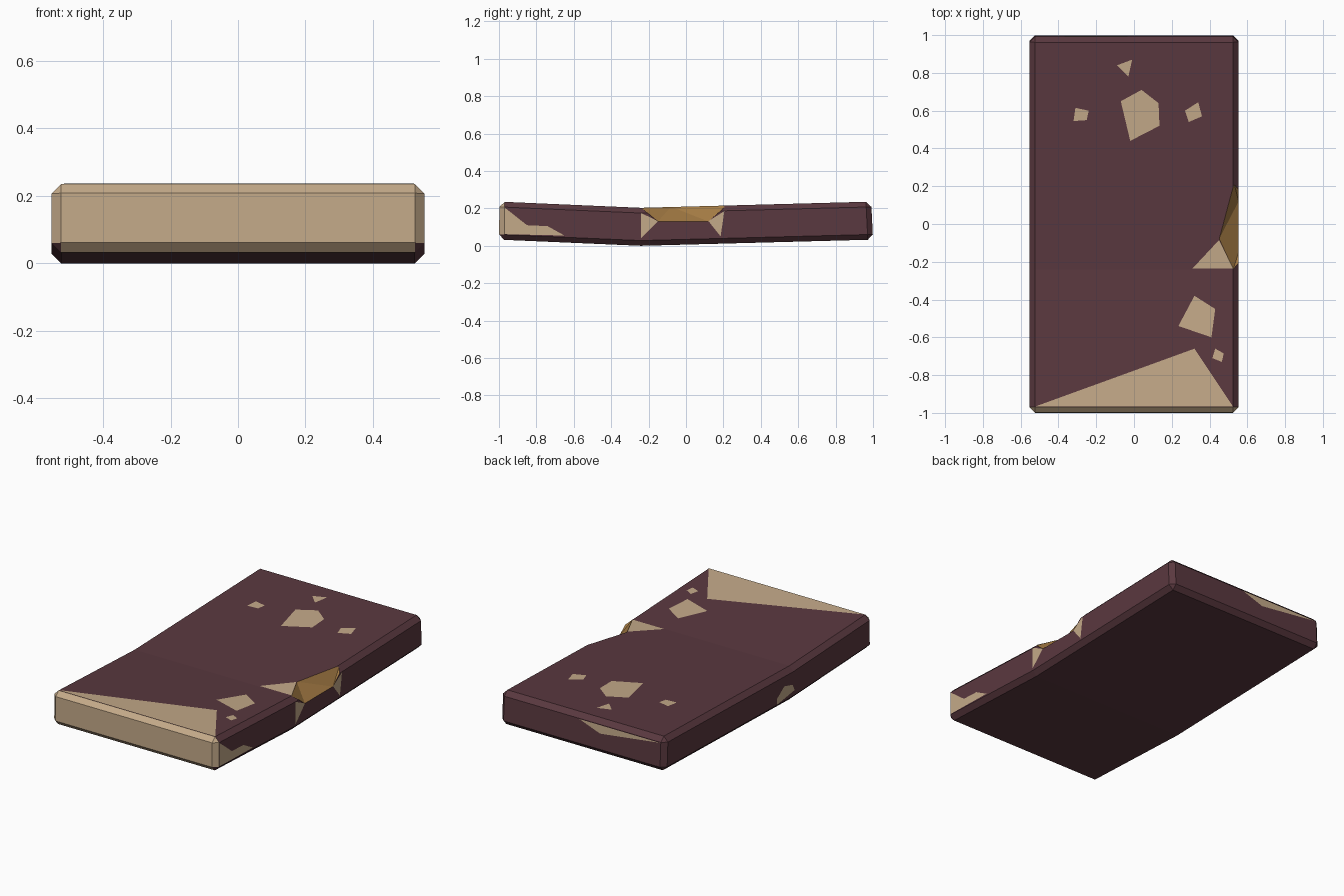
import bpy, bmesh
from mathutils import Vector

if "Cube" in bpy.data.objects:
    bpy.data.objects.remove(bpy.data.objects["Cube"])

HX, BEND, THICK, RISE = 0.553, -0.24, 0.203, 0.033


def base(y):
    """Underside height of the gently bent slab."""
    return RISE * ((BEND - y) / (1 + BEND) if y < BEND else (y - BEND) / (1 - BEND))


def material(name, color):
    m = bpy.data.materials.new(name)
    m.diffuse_color = (*color, 1)
    m.use_nodes = True
    m.node_tree.nodes["Principled BSDF"].inputs["Base Color"].default_value = m.diffuse_color
    return m


MATS = [material("plum_paint", (0.102, 0.040, 0.050)),
        material("bare_tan", (0.55, 0.40, 0.25)),
        material("ochre_core", (0.36, 0.19, 0.055))]


def make_object(name, bm):
    me = bpy.data.meshes.new(name)
    bm.to_mesh(me)
    bm.free()
    for m in MATS:
        me.materials.append(m)
    ob = bpy.data.objects.new(name, me)
    bpy.context.collection.objects.link(ob)
    return ob


# Slab: three rectangular rings, chamfered on every outer edge
bm = bmesh.new()
rings = []
for yb, yt in ((-1, -0.997), (BEND, BEND), (1, 0.99)):
    z = base(yb)
    rings.append([bm.verts.new(p) for p in ((-HX, yb, z), (HX, yb, z),
                                           (HX, yt, z + THICK), (-HX, yt, z + THICK))])
for a, b in zip(rings, rings[1:]):
    for i in range(4):
        j = (i + 1) % 4
        bm.faces.new((a[i], a[j], b[j], b[i]))
bm.faces.new(rings[0])
bm.faces.new(rings[2])
bmesh.ops.recalc_face_normals(bm, faces=bm.faces[:])
sharp = [e for e in bm.edges if e.calc_face_angle() > 0.8]
bmesh.ops.bevel(bm, geom=sharp, offset=0.028, segments=1, affect='EDGES', profile=0.5)
bm.normal_update()
for f in bm.faces:  # worn front end
    n = f.normal
    if n.y < -0.4 and not (n.z < -0.4 and abs(n.x) > 0.3):
        f.material_index = 1
slab = make_object("slab", bm)

# Chipped notch on the right edge
bm = bmesh.new()
inner = [(0.45, -0.08, 0.209), (0.53, 0.215, 0.215), (0.525, BEND, 0.204)]
ledge = [(0.554, -0.15, 0.13), (0.554, 0.12, 0.13)]
pts = inner + ledge + [(x, y, 0.4) for x, y, z in inner]
pts += [(0.75, y, z) for x, y, z in ledge]
pts += [(0.75, y, z) for y in (BEND, 0.215) for z in (0.2, 0.4)]
hull = bmesh.ops.convex_hull(bm, input=[bm.verts.new(p) for p in pts])
bmesh.ops.recalc_face_normals(bm, faces=bm.faces[:])
for f in bm.faces:
    f.material_index = 2
cutter = make_object("notch_cutter", bm)
cutter.hide_render = True
mod = slab.modifiers.new("notch", 'BOOLEAN')
mod.operation, mod.solver, mod.object = 'DIFFERENCE', 'EXACT', cutter
bpy.context.view_layer.objects.active = slab
bpy.ops.object.modifier_apply(modifier=mod.name)
bpy.data.objects.remove(cutter)


# Worn paint patches lying on the slab surfaces
def patch(bm, points, outward):
    f = bm.faces.new([bm.verts.new(p) for p in points])
    f.normal_update()
    if f.normal.dot(Vector(outward)) < 0:
        f.normal_flip()
    f.material_index = 1


LIFT = 0.0015
bm = bmesh.new()
for shape in (
        [(-.07, .65), (.04, .71), (.13, .64), (.135, .52), (-.02, .44)],
        [(-.09, .84), (-.01, .87), (-.03, .78)],
        [(-.31, .615), (-.24, .6), (-.25, .55), (-.32, .545)],
        [(.27, .6), (.34, .645), (.36, .57), (.29, .54)],
        [(.32, -.38), (.43, -.45), (.41, -.6), (.235, -.54)],
        [(.43, -.66), (.475, -.685), (.465, -.73), (.415, -.71)],
        [(.31, -.235), (.45, -.085), (.525, -.235)],
        [(-.525, -.967), (.525, -.967), (.32, -.66)]):
    patch(bm, [(x, y, base(y) + THICK + LIFT) for x, y in shape], (0, 0, 1))
make_object("top_patches", bm)

bm = bmesh.new()
for shape in (
        [(-.97, .205), (-.85, .11), (-.74, .105), (-.65, .055), (-.97, .062)],
        [(-.24, .175), (-.15, .132), (-.24, .04)],
        [(.205, .185), (.12, .132), (.185, .05)]):
    patch(bm, [(HX + LIFT, y, z) for y, z in shape], (1, 0, 0))
patch(bm, [(-HX - LIFT, y, z) for y, z in
           ((-.08, .07), (-.15, .12), (-.23, .1), (-.25, .06), (-.08, .035))], (-1, 0, 0))
make_object("side_patches", bm)

bm = bmesh.new()
patch(bm, [(x, 1 - 0.01 * (z - RISE) / THICK + LIFT, z) for x, z in
           ((0.02, .205), (-.52, .205), (-.12, .155))], (0, 1, 0))
make_object("back_patch", bm)
